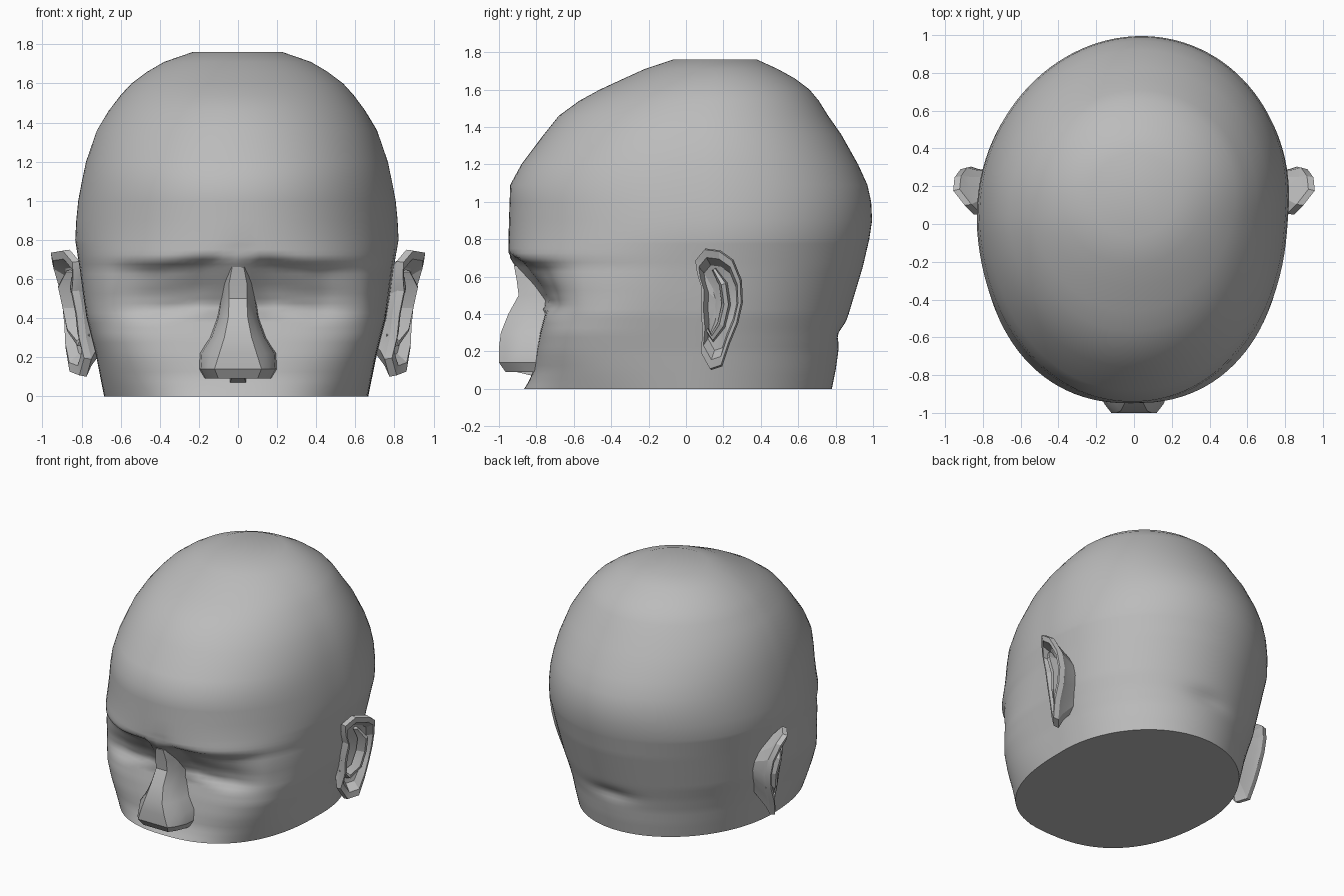
import bpy, bmesh, math
from math import radians

if "Cube" in bpy.data.objects:
    bpy.data.objects.remove(bpy.data.objects["Cube"], do_unlink=True)

skin = bpy.data.materials.new("clay_grey")
skin.use_nodes = True
GREY = (0.5, 0.5, 0.5, 1)
skin.diffuse_color = GREY
skin.node_tree.nodes["Principled BSDF"].inputs["Base Color"].default_value = GREY


def loft(name, rings, smooth_angle):
    """Skin a closed solid through rings of equal point count."""
    bm = bmesh.new()
    loops = [[bm.verts.new(p) for p in ring] for ring in rings]
    for a, b in zip(loops, loops[1:]):
        n = len(a)
        for i in range(n):
            j = (i + 1) % n
            bm.faces.new((a[i], a[j], b[j], b[i]))
    bm.faces.new(loops[0])
    bm.faces.new(loops[-1])
    bmesh.ops.recalc_face_normals(bm, faces=bm.faces)
    mesh = bpy.data.meshes.new(name)
    bm.to_mesh(mesh)
    bm.free()
    obj = bpy.data.objects.new(name, mesh)
    bpy.context.collection.objects.link(obj)
    mesh.materials.append(skin)
    bpy.ops.object.select_all(action="DESELECT")
    obj.select_set(True)
    bpy.context.view_layer.objects.active = obj
    bpy.ops.object.shade_smooth_by_angle(angle=radians(smooth_angle))
    return obj


def interp(table, x):
    """Linear lookup in rows whose first entry is the key."""
    if x <= table[0][0]:
        return table[0][1:]
    for a, b in zip(table, table[1:]):
        if x <= b[0]:
            t = (x - a[0]) / (b[0] - a[0])
            return [p + (q - p) * t for p, q in zip(a[1:], b[1:])]
    return table[-1][1:]


def spow(v, e):
    return math.copysign(abs(v) ** e, v)


def bump(v, centre, width):
    return math.exp(-((v - centre) / width) ** 2)


# Skull: height, half width, widest y, back y, front roundness
skull = [
    (0, .675, .0, .78, 2.4), (.1, .695, .01, .8, 2.9), (.2, .715, .02, .815, 3.3),
    (.3, .74, .03, .84, 3.6), (.4, .765, .05, .87, 3.6), (.5, .78, .06, .9, 3.0),
    (.65, .8, .08, .945, 2.4), (.8, .825, .1, .98, 2.15), (.9, .82, .1, .995, 2.1),
    (1.0, .81, .1, .99, 2.1), (1.09, .793, .1, .97, 2.1), (1.2, .77, .1, .92, 2.1),
    (1.36, .715, .1, .83, 2.05), (1.46, .655, .1, .76, 2), (1.54, .595, .12, .71, 2),
    (1.6, .54, .13, .66, 2), (1.66, .46, .14, .58, 2), (1.71, .375, .15, .49, 2),
    (1.76, .23, .15, .38, 2)]
# Face profile: height, front y
front = [
    (0, -.865), (.04, -.84), (.1, -.815), (.2, -.8), (.3, -.78), (.4, -.755),
    (.45, -.775), (.71, -.95), (.8, -.95), (1.09, -.94), (1.2, -.88),
    (1.36, -.76), (1.46, -.68), (1.54, -.57), (1.6, -.46), (1.66, -.33),
    (1.71, -.22), (1.76, -.07)]
# Eye hollow depth by height, and its strength across the face
hollow = [(.4, 0), (.45, .05), (.53, .065), (.65, .05), (.7, 0)]
across = [(.05, 0), (.13, 1), (.45, 1), (.66, 0)]

levels = [i * .025 for i in range(32)] + [r[0] for r in skull if r[0] >= .8]
SEG = 112
rings = []
for z in levels:
    hw, yc, back, power = interp(skull, z)
    fy = interp(front, z)[0]
    ring = []
    for i in range(SEG):
        a = 2 * math.pi * i / SEG
        c, s = math.cos(a), math.sin(a)
        n = power if s < 0 else 2.0
        x = hw * spow(c, 2 / n)
        y = yc + spow(s, 2 / n) * ((yc - fy) if s < 0 else (back - yc))
        if s < 0:
            ax = abs(x)
            slope = min(max((ax - .1) / .3, 0), 1)
            y += interp(hollow, z - .03 + .04 * slope)[0] * interp(across, ax)[0]
            # frown crease between the brows
            y += .02 * bump(x, .03, .03) * bump(z, .74, .04)
        else:
            # skin fold at the nape
            y -= .025 * bump(x, 0, .17) * bump(z, .29, .05)
        # the back of the skull leans slightly to one side
        ring.append((x - .01 + .05 * max(0, y), y, z))
    rings.append(ring)
loft("head", rings, 65)

# Nose: height, base half width, ridge half width, ridge y
nose = [
    (.66, .06, .03, -.92), (.58, .08, .045, -.905), (.5, .085, .045, -.895),
    (.4, .1, .05, -.95), (.3, .135, .07, -.99), (.22, .185, .095, -1.0),
    (.14, .19, .12, -1.0), (.09, .165, .1, -.965), (.125, .12, .07, -.94)]
rings = []
for z, w, t, y in nose:
    half = [(w * 1.1, -.7), (w, y + .12), ((w + t) / 2, y + .045), (t, y)]
    ring = [(x, v, z) for x, v in half] + [(-x, v, z) for x, v in reversed(half)]
    rings.append(ring)
loft("nose", rings, 30)

# Strip between the nostrils, running down to the lip
loft("nose_septum", [
    [(-.03, -.95, .14), (.03, -.95, .14), (.03, -.95, .1), (-.03, -.95, .1)],
    [(-.045, -.78, .14), (.045, -.78, .14), (.045, -.78, .06), (-.045, -.78, .06)]], 20)

# Ear outline seen from the side (y, z)
outline = [
    (.05, .69), (.1, .75), (.18, .74), (.25, .69), (.295, .58), (.3, .46), (.275, .35),
    (.23, .24), (.19, .12), (.13, .1), (.08, .19), (.09, .3), (.08, .42), (.085, .54),
    (.06, .62)]
CY, CZ = .175, .45


def flare(y, z):
    """Distance of the ear plane from the middle of the head."""
    return .79 + .8 * min(y - .05, .15) - .3 * max(0, y - .2) + .17 * (z - .45)


# Ear sections from root to bowl: scale, push outward
sections = [(.5, -.18), (.84, -.06), (1, -.02), (.98, .015), (.84, .01),
            (.7, -.045), (.35, -.07)]
# Inner fold of the ear (y, z)
fold = [(.15, .64), (.2, .56), (.215, .45), (.19, .34), (.14, .27), (.11, .32)]

for side, sx in (("left", 1), ("right", -1)):
    rings = []
    for s, push in sections:
        ring = []
        for y, z in outline:
            yy, zz = CY + (y - CY) * s, CZ + (z - CZ) * s
            ring.append((sx * (flare(yy, zz) + push), yy - push * .2, zz))
        rings.append(ring)
    loft(side + "_ear", rings, 20)

    rings = []
    for k, (y, z) in enumerate(fold):
        r = .012 if k in (0, len(fold) - 1) else .024
        x = flare(y, z) - .04
        y0, z0 = fold[max(k - 1, 0)]
        y1, z1 = fold[min(k + 1, len(fold) - 1)]
        d = math.hypot(y1 - y0, z1 - z0)
        ny, nz = (z1 - z0) / d, (y0 - y1) / d
        rings.append([(sx * (x + e * r * 1.3), y + ny * r * f, z + nz * r * f)
                      for f, e in ((-1, -1), (-.5, 1), (.5, 1), (1, -1))])
    loft(side + "_ear_fold", rings, 20)
